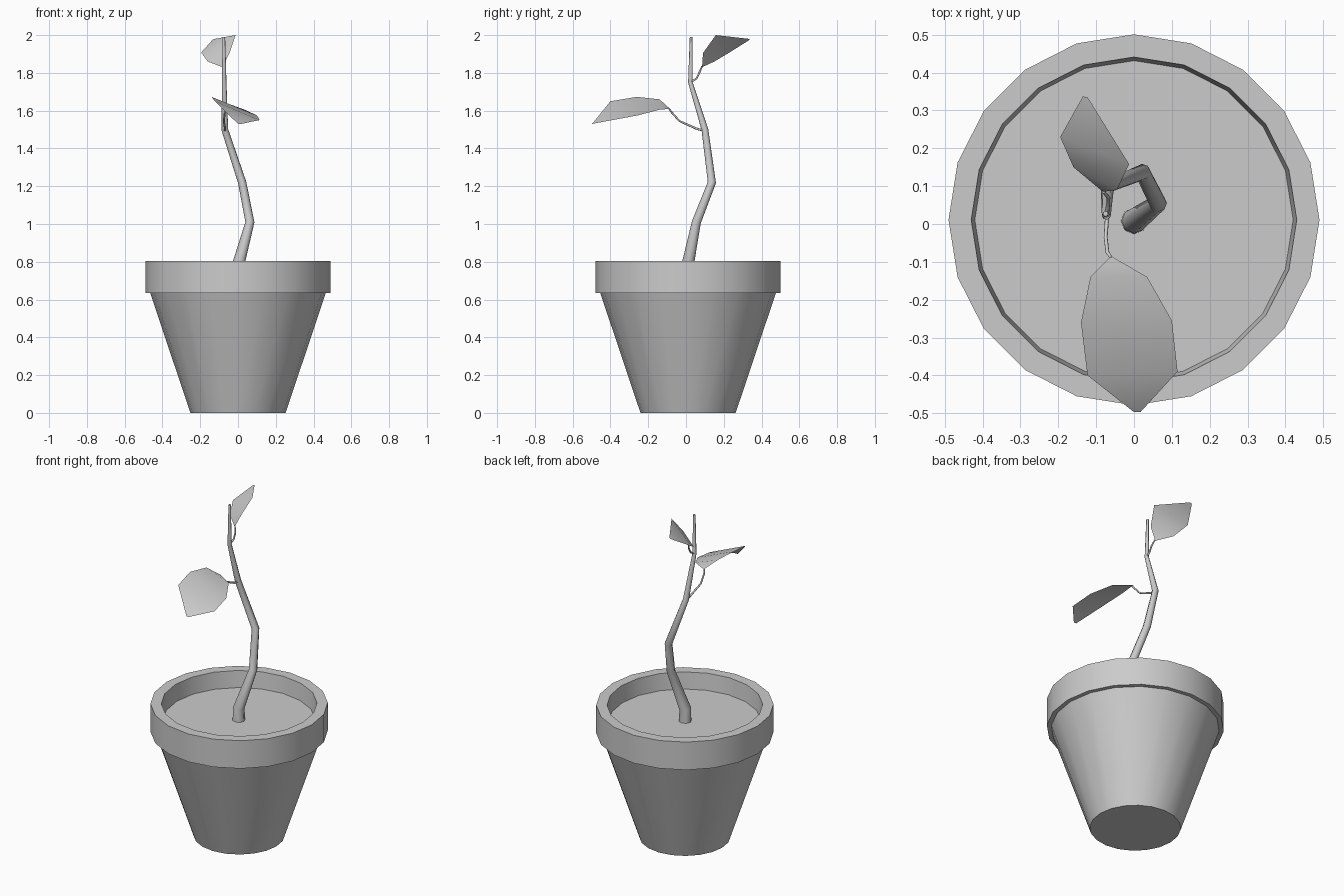
import bpy, bmesh, math

if "Cube" in bpy.data.objects:
    bpy.data.objects.remove(bpy.data.objects["Cube"])

CY = 0.011      # pot centre in y
SIDES = 20


def finish(name, bm, angle=30, smooth=True):
    me = bpy.data.meshes.new(name)
    bm.to_mesh(me)
    bm.free()
    ob = bpy.data.objects.new(name, me)
    bpy.context.collection.objects.link(ob)
    if smooth:
        bpy.ops.object.select_all(action='DESELECT')
        ob.select_set(True)
        bpy.context.view_layer.objects.active = ob
        bpy.ops.object.shade_smooth_by_angle(angle=math.radians(angle))
    return ob


def lathe(name, profile, cap_start=False, cap_end=False):
    bm = bmesh.new()
    rings = []
    for r, z in profile:
        rings.append([bm.verts.new((r * math.cos(2 * math.pi * i / SIDES),
                                    CY + r * math.sin(2 * math.pi * i / SIDES), z))
                      for i in range(SIDES)])
    for a, b in zip(rings, rings[1:]):
        for i in range(SIDES):
            j = (i + 1) % SIDES
            bm.faces.new((a[i], a[j], b[j], b[i]))
    if cap_start:
        bm.faces.new(rings[0][::-1])
    if cap_end:
        bm.faces.new(rings[-1])
    return finish(name, bm)


def tube(name, points):
    # points: (x, y, z, radius); eight-sided sweep
    cu = bpy.data.curves.new(name, 'CURVE')
    cu.dimensions = '3D'
    cu.bevel_depth = 1.0
    cu.bevel_resolution = 2
    cu.use_fill_caps = True
    sp = cu.splines.new('POLY')
    sp.points.add(len(points) - 1)
    for p, (x, y, z, r) in zip(sp.points, points):
        p.co = (x, y, z, 1)
        p.radius = r
    ob = bpy.data.objects.new(name, cu)
    bpy.context.collection.objects.link(ob)
    bpy.ops.object.select_all(action='DESELECT')
    ob.select_set(True)
    bpy.context.view_layer.objects.active = ob
    bpy.ops.object.convert(target='MESH')
    bpy.ops.object.shade_smooth_by_angle(angle=math.radians(50))
    return bpy.context.object


def leaf(name, base, left, right, tip):
    # blade made of strips between matching left and right edge points
    bm = bmesh.new()
    b = bm.verts.new(base)
    ls = [bm.verts.new(p) for p in left]
    rs = [bm.verts.new(p) for p in right]
    ts = [bm.verts.new(p) for p in tip]
    bm.faces.new((b, rs[0], ls[0]))
    for i in range(len(ls) - 1):
        bm.faces.new((ls[i], rs[i], rs[i + 1], ls[i + 1]))
    bm.faces.new((ls[-1], rs[-1], ts[1], ts[0]))
    bmesh.ops.recalc_face_normals(bm, faces=bm.faces)
    if sum(f.normal.z for f in bm.faces) < 0:
        bmesh.ops.reverse_faces(bm, faces=bm.faces)
    return finish(name, bm, 60)


# Pot with overhanging rim
lathe("pot", [(0.252, 0), (0.465, 0.635), (0.49, 0.635), (0.49, 0.805),
              (0.43, 0.805), (0.42, 0.70)], cap_start=True)

# Soil
lathe("soil", [(0.4205, 0.705)] * 1, cap_end=True)

# Crooked tapering stem
tube("stem", [(0, 0.008, 0.69, 0.035), (0, 0.008, 0.78, 0.033),
              (0.063, 0.055, 1.01, 0.024), (0.022, 0.137, 1.22, 0.022),
              (-0.07, 0.10, 1.50, 0.018), (-0.073, 0.023, 1.75, 0.012),
              (-0.075, 0.027, 1.99, 0.007)])

# Leaf stalks
tube("lower_leaf_stalk", [(-0.07, 0.095, 1.495, 0.006), (-0.068, 0.06, 1.503, 0.006),
                          (-0.075, -0.035, 1.545, 0.005), (-0.07, -0.075, 1.59, 0.005),
                          (-0.06, -0.09, 1.61, 0.004)])
tube("upper_leaf_stalk", [(-0.073, 0.023, 1.75, 0.006), (-0.068, 0.055, 1.77, 0.005),
                          (-0.068, 0.07, 1.80, 0.005), (-0.08, 0.085, 1.835, 0.004)])

# Leaf blades
leaf("lower_leaf", (-0.06, -0.085, 1.61),
     [(-0.115, -0.14, 1.66), (-0.14, -0.26, 1.673), (-0.123, -0.40, 1.65)],
     [(0.035, -0.14, 1.605), (0.10, -0.255, 1.575), (0.115, -0.39, 1.55)],
     [(0.0, -0.497, 1.53), (0.017, -0.497, 1.53)])
leaf("upper_leaf", (-0.082, 0.085, 1.83),
     [(-0.16, 0.15, 1.86), (-0.195, 0.23, 1.908)],
     [(-0.045, 0.09, 1.905), (-0.013, 0.158, 2.0)],
     [(-0.135, 0.337, 1.975), (-0.122, 0.334, 1.98)])
